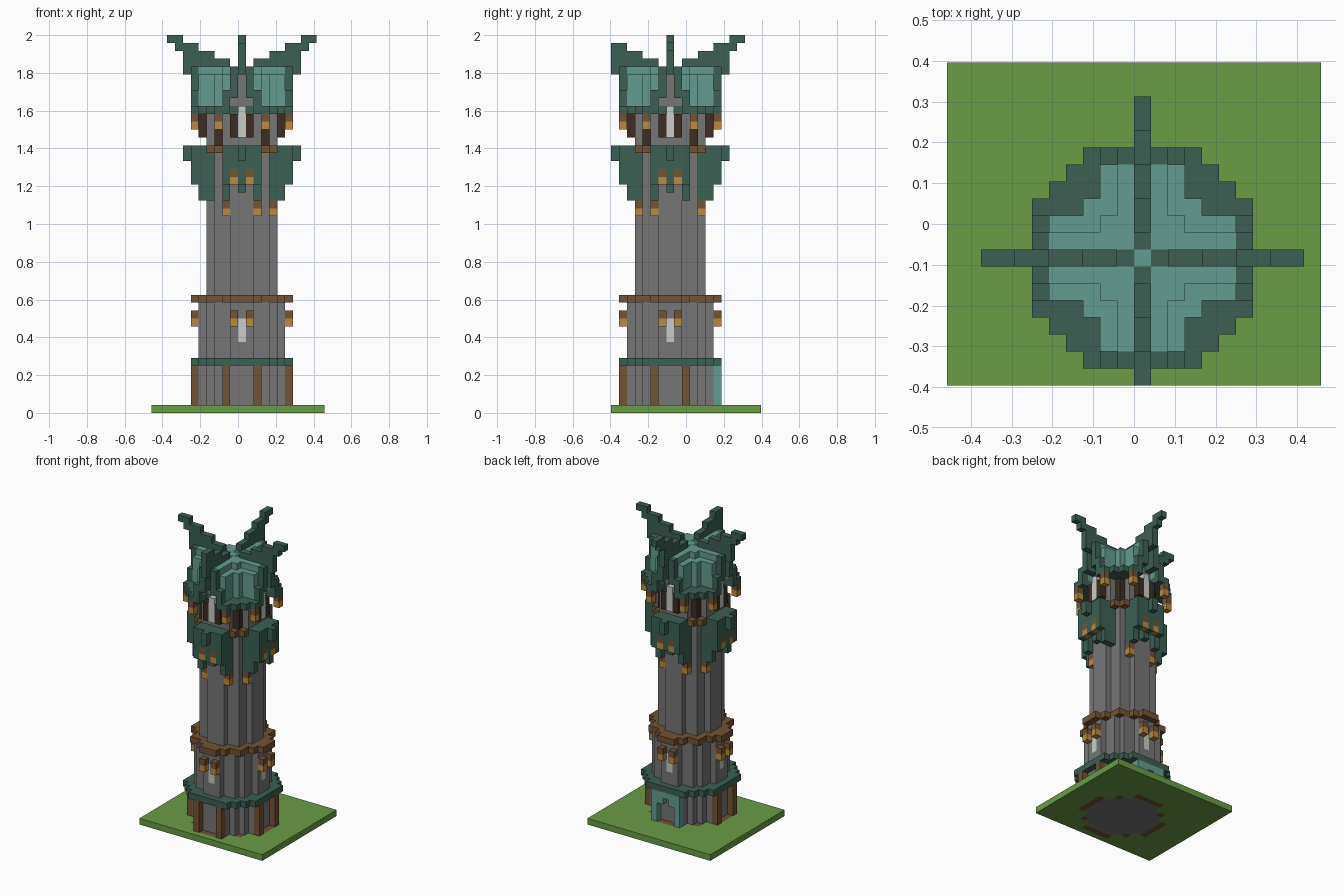
import bpy
import bmesh
from mathutils import Vector

UNIT = 1 / 24                                 # edge of one block
RIM, WIDE, WALL, SHAFT = 45, 30, 26, 18       # squared radii of the round layers

cube = bpy.data.objects.get("Cube")
if cube:
    bpy.data.objects.remove(cube)


def make_material(name, code):
    rgb = [int(code[n:n + 2], 16) / 255 for n in (0, 2, 4)]
    lin = [((c + 0.055) / 1.055) ** 2.4 for c in rgb]
    mat = bpy.data.materials.new(name)
    mat.use_nodes = True
    mat.diffuse_color = (*lin, 1)
    mat.node_tree.nodes["Principled BSDF"].inputs["Base Color"].default_value = (*lin, 1)
    return mat


GRASS = make_material("grass green", "6A9C45")
STONE = make_material("stone grey", "767676")
TEAL = make_material("dark teal", "3C6053")
COPPER = make_material("light teal", "629D90")
WOOD = make_material("wood brown", "735333")
DARK = make_material("dark wood", "3D2D24")
GOLD = make_material("lantern gold", "BA8A40")
GLASS = make_material("pale glass", "C8CCC8")

grid = {}    # block position -> part name
paint = {}   # part name -> material


def add(name, mat, cells):
    paint[name] = mat
    for c in cells:
        if c[1] >= -7:             # the build ends at the plate's front edge
            grid[c] = name


def box(i0, i1, j0, j1, k0, k1):
    return [(i, j, k) for i in range(i0, i1 + 1)
            for j in range(j0, j1 + 1) for k in range(k0, k1 + 1)]


def disc(r2, k0, k1):
    return [c for c in box(-7, 7, -7, 7, k0, k1) if c[0] ** 2 + c[1] ** 2 <= r2]


def around(cells):
    """Repeat cells on all four sides of the tower."""
    out = []
    for i, j, k in cells:
        out += [(i, j, k), (-j, i, k), (-i, -j, k), (j, -i, k)]
    return out


def pair(i, j0, j1, k0, k1):
    """Two mirrored columns."""
    return box(i, i, j0, j1, k0, k1) + box(-i, -i, j0, j1, k0, k1)


def lanterns(prefix, spots, k):
    add(prefix + "_lantern_lights", GOLD, [(i, j, k) for i, j in spots])
    add(prefix + "_lantern_caps", WOOD, [(i, j, k + 1) for i, j in spots])


def sides(spots):
    return [c[:2] for c in around([(i, j, 0) for i, j in spots])]


def wavy_disc(k):
    """Round layer with a small bump on each side."""
    return disc(32, k, k) + around(box(-1, 1, -6, -6, k, k))


# Ground plate and foundation
add("ground_plate", GRASS, box(-11, 10, -7, 11, 0, 0))
add("foundation_rim", WOOD, wavy_disc(0) + around(pair(2, -6, -6, 0, 0)))
add("foundation", STONE, disc(WIDE, 0, 0))

# Ground floor with wooden posts and a rear door
add("ground_floor_wall", STONE, disc(WIDE, 1, 6))
add("wall_posts", WOOD, around(pair(2, -6, -6, 1, 5)))
add("door_frame", COPPER, [c for c in box(-2, 2, 6, 6, 1, 5)
                           if abs(c[0]) == 2 or c[2] == 5 or (abs(c[0]) == 1 and c[2] == 4)])
add("base_band", TEAL, disc(RIM, 6, 6))

# First floor with lanterns and narrow windows
add("first_floor_wall", STONE, disc(WALL, 7, 13))
add("first_floor_windows", GLASS, around(box(0, 0, -5, -5, 9, 11)))
lanterns("first_floor", sides([(-1, -6), (1, -6)]), 11)
add("wood_band", WOOD, wavy_disc(14))

# Long shaft
add("shaft", STONE, disc(SHAFT, 15, 42))

# Four balconies on stepped brackets, open at the corners
add("balcony_floors", TEAL, around(box(-2, 2, -6, -4, 32, 33) + box(0, 0, -7, -7, 32, 33)
                                   + pair(1, -6, -6, 31, 31)))
add("balcony_brackets", TEAL, around(pair(2, -5, -4, 27, 31) + pair(2, -6, -6, 29, 31)
                                     + box(0, 0, -5, -5, 28, 31)
                                     + box(0, 0, -6, -6, 29, 31)))
lanterns("balcony", sides([(-1, -6), (1, -6)]), 29)
lanterns("shaft", [(-2, -4), (2, -4), (4, -2), (-2, 4), (2, 4), (-4, 2)], 25)

# Lookout room: side windows, corner windows and lanterns
add("window_frames", DARK, around(box(-1, 1, -5, -5, 35, 37) + box(-1, 1, -4, -4, 35, 38)))
add("window_glass", GLASS, around(box(0, 0, -5, -5, 35, 38)))
add("lookout_pillars", STONE, around(pair(2, -4, -4, 34, 38)))
add("corner_windows", DARK, around(box(3, 3, 3, 3, 34, 37)))
add("corner_sills", WOOD, around([c for c in box(3, 4, 3, 4, 33, 33) if c[0] + c[1] < 8]))
lanterns("lookout", sides([(-3, -6), (3, -6)]), 36)

# Roof: dark eave, four copper lobes and arched gables
opening = set(around(box(-1, 1, -6, -5, 38, 39) + box(0, 0, -6, -5, 40, 42)))
add("roof_eave", TEAL, [c for c in disc(RIM, 38, 38) if c not in opening])
lobes = []
for i, j, k in disc(29, 39, 43):
    low, high = sorted((abs(i), abs(j)))
    top = 43 if low <= 1 or high == 2 else 42
    if (low, high) != (3, 4) and k <= top and (i, j, k) not in opening:
        lobes.append((i, j, k))
add("roof_lobes", COPPER, lobes)
add("roof_core", STONE, around(box(0, 0, -4, 0, 39, 42) + box(-1, 1, -4, -4, 39, 39)))
add("roof_gables", TEAL, around(pair(1, -6, -5, 40, 42) + box(-1, 1, -6, -6, 43, 43)
                                + pair(2, -6, -6, 39, 40)))

# Four stepped horns rising outward along the roof valleys
horn = []
for r in range(1, 10):
    base = {9: 47, 8: 46}.get(r, 43)
    horn += box(0, 0, -r, -r, base, 43 + r // 2)
add("roof_horns", TEAL, around(horn))

# Turn the blocks into one mesh per part, keeping only exposed faces
AXES = [Vector(a) for a in ((1, 0, 0), (0, 1, 0), (0, 0, 1))]
ORIGIN = Vector((0.5, -2, 0.5))
meshes = {name: bmesh.new() for name in paint}
for cell, name in grid.items():
    bm = meshes[name]
    for a in range(3):
        for sign in (-1, 1):
            step = AXES[a] * sign
            if tuple(int(c + s) for c, s in zip(cell, step)) in grid:
                continue
            u, v = AXES[(a + 1) % 3] / 2, AXES[(a + 2) % 3] / 2 * sign
            mid = Vector(cell) + ORIGIN + step / 2
            bm.faces.new([bm.verts.new((mid + d) * UNIT)
                          for d in (-u - v, u - v, u + v, v - u)])

for name, bm in meshes.items():
    bmesh.ops.remove_doubles(bm, verts=bm.verts, dist=UNIT / 100)
    bmesh.ops.dissolve_limit(bm, angle_limit=0.01, verts=bm.verts, edges=bm.edges)
    mesh = bpy.data.meshes.new(name)
    bm.to_mesh(mesh)
    bm.free()
    mesh.materials.append(paint[name])
    bpy.context.collection.objects.link(bpy.data.objects.new(name, mesh))
